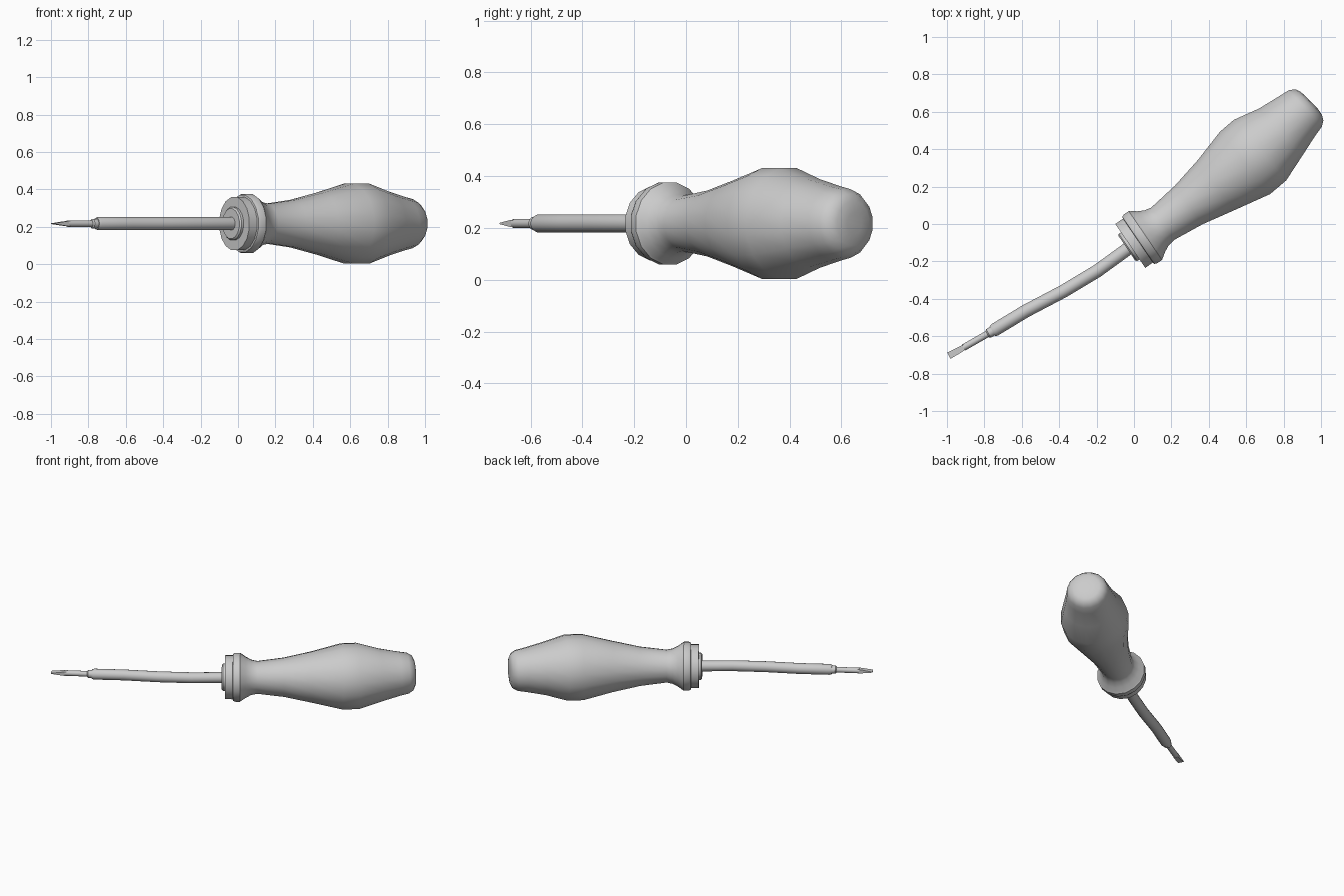
import bpy, bmesh, math
from mathutils import Vector

if "Cube" in bpy.data.objects:
    bpy.data.objects.remove(bpy.data.objects["Cube"])

Z = 0.217                      # height of the whole tool's axis
ORIGIN = Vector((-0.02, -0.117))
AX = Vector((math.cos(math.radians(34.3)), math.sin(math.radians(34.3))))


def on(s, r):
    """Station at distance s along the straight collar axis."""
    p = ORIGIN + AX * s
    return (p.x, p.y, r, r)


def loft(name, stations, sides=16, axis=None, angle=35):
    """Skin rings (x, y, half width, half height) along a path in plan."""
    pts = [Vector(s[:2]) for s in stations]
    bm = bmesh.new()
    rings = []
    for i, (x, y, w, h) in enumerate(stations):
        t = axis or (pts[min(i + 1, len(pts) - 1)] - pts[max(i - 1, 0)]).normalized()
        k = 1 / math.cos(math.pi / sides)
        ring = []
        for j in range(sides):
            a = 2 * math.pi * (j + 0.5) / sides
            u, v = w * k * math.cos(a), h * k * math.sin(a)
            ring.append(bm.verts.new((x - t.y * u, y + t.x * u, Z + v)))
        rings.append(ring)
    for a, b in zip(rings, rings[1:]):
        for j in range(sides):
            n = (j + 1) % sides
            bm.faces.new((a[j], a[n], b[n], b[j]))
    bm.faces.new(rings[0])
    bm.faces.new(rings[-1])
    bmesh.ops.recalc_face_normals(bm, faces=bm.faces)
    me = bpy.data.meshes.new(name)
    bm.to_mesh(me)
    bm.free()
    ob = bpy.data.objects.new(name, me)
    bpy.context.collection.objects.link(ob)
    bpy.ops.object.select_all(action='DESELECT')
    bpy.context.view_layer.objects.active = ob
    ob.select_set(True)
    bpy.ops.object.shade_smooth_by_angle(angle=math.radians(angle))
    return ob


def rnd(*pts):
    return [(x, y, r, r) for x, y, r in pts]


# Handle: flared neck, swelling grip, rounded butt
loft("handle", [on(0.105, 0.153), on(0.135, 0.132), on(0.17, 0.114), on(0.21, 0.106)] + rnd(
    (0.293, 0.102, 0.127), (0.44, 0.208, 0.166), (0.594, 0.327, 0.214),
    (0.674, 0.395, 0.214), (0.785, 0.492, 0.171), (0.872, 0.578, 0.143),
    (0.915, 0.617, 0.132), (0.937, 0.637, 0.113), (0.947, 0.646, 0.085),
    (0.951, 0.650, 0.04)), angle=50)

# Collar: stepped discs between the shaft and the handle
loft("collar", [on(s, r) for s, r in (
    (-0.022, 0.08), (-0.014, 0.088), (0, 0.088), (0, 0.142), (0.05, 0.142),
    (0.052, 0.152), (0.066, 0.158), (0.098, 0.158), (0.108, 0.15))], axis=AX)

# Slightly wavy shaft
loft("shaft", rnd(
    (0.0, -0.106, 0.035), (-0.042, -0.139, 0.035), (-0.195, -0.25, 0.035),
    (-0.38, -0.361, 0.035), (-0.578, -0.465, 0.035), (-0.745, -0.566, 0.035),
    (-0.757, -0.573, 0.031)))

# Ferrule, bit rod and flattened blade tip
loft("ferrule", rnd((-0.745, -0.566, 0.026), (-0.778, -0.585, 0.026), (-0.784, -0.588, 0.02)))
loft("bit_rod", rnd((-0.77, -0.580, 0.018), (-0.912, -0.661, 0.018)))
loft("blade_tip", [(-0.905, -0.657, 0.015, 0.015), (-0.94, -0.677, 0.017, 0.010),
                   (-0.990, -0.704, 0.019, 0.002)], sides=4)
